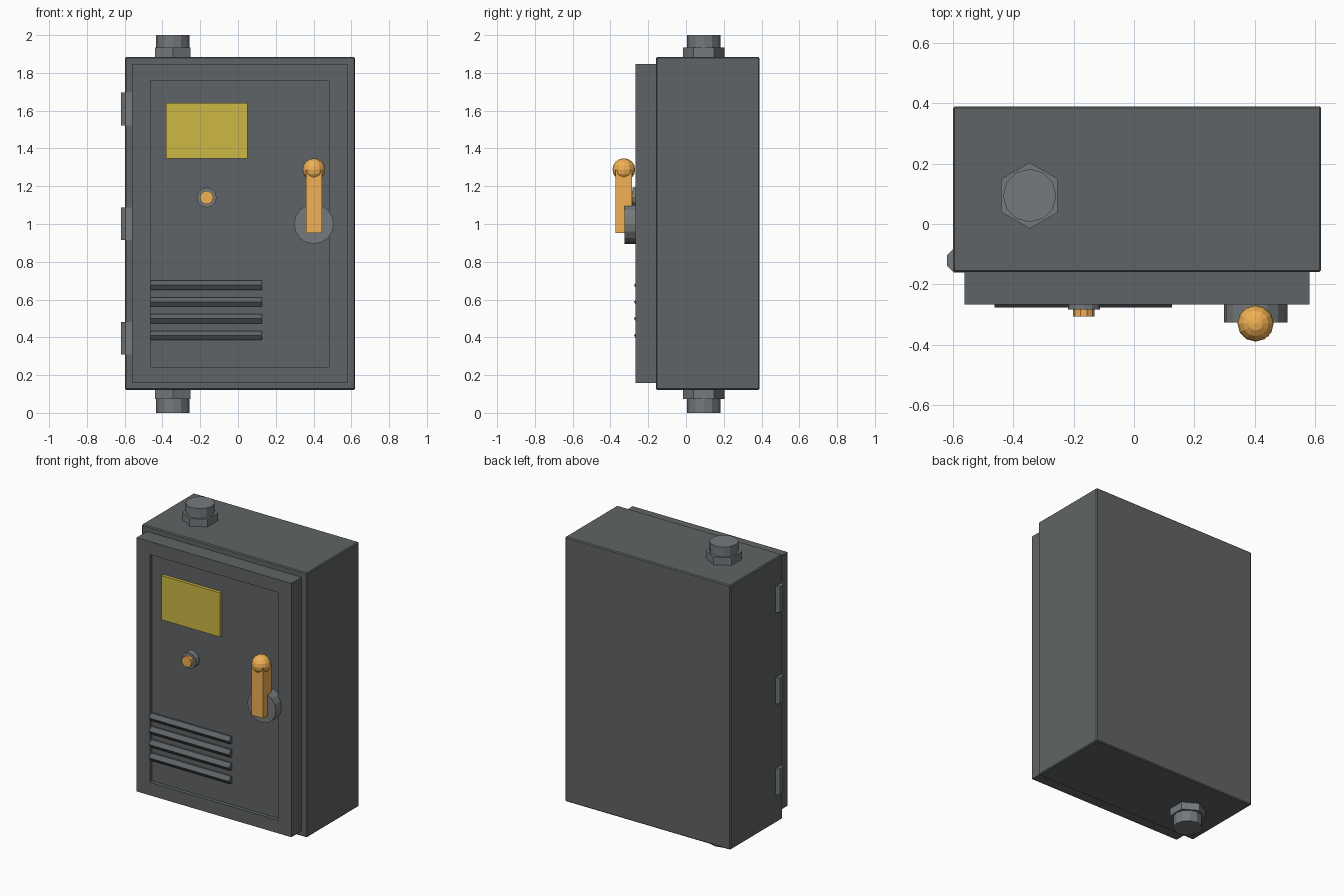
import bpy, bmesh
from math import sin, cos, pi

if "Cube" in bpy.data.objects:
    bpy.data.objects.remove(bpy.data.objects["Cube"])


def material(name, color):
    m = bpy.data.materials.new(name)
    m.diffuse_color = color
    m.use_nodes = True
    m.node_tree.nodes["Principled BSDF"].inputs["Base Color"].default_value = m.diffuse_color
    return m


orange = material("orange", (0.87, 0.44, 0.09, 1))
yellow = material("yellow", (0.61, 0.48, 0.06, 1))
dark = material("dark_steel", (0.118, 0.127, 0.133, 1))
steel = material("fitting_steel", (0.18, 0.193, 0.202, 1))


def finish(name, bm, mat):
    bmesh.ops.recalc_face_normals(bm, faces=bm.faces)
    me = bpy.data.meshes.new(name)
    bm.to_mesh(me)
    bm.free()
    ob = bpy.data.objects.new(name, me)
    bpy.context.collection.objects.link(ob)
    me.materials.append(mat)
    return ob


def extrude_profile(pts, offset):
    bm = bmesh.new()
    face = bm.faces.new([bm.verts.new(p) for p in pts])
    ext = bmesh.ops.extrude_face_region(bm, geom=[face], use_keep_orig=True)
    moved = [g for g in ext["geom"] if isinstance(g, bmesh.types.BMVert)]
    bmesh.ops.translate(bm, verts=moved, vec=offset)
    return bm


def box_bm(x0, x1, y0, y1, z0, z1):
    return extrude_profile([(x0, y0, z0), (x1, y0, z0), (x1, y0, z1), (x0, y0, z1)],
                           (0, y1 - y0, 0))


def prism(name, axis, c, r, lo, hi, sides, start=0.0, mat=steel):
    """Regular prism along y or z; c is the centre in the other two axes."""
    pts = []
    for i in range(sides):
        a = start + 2 * pi * i / sides
        u, v = c[0] + r * cos(a), c[1] + r * sin(a)
        pts.append((u, v, lo) if axis == "z" else (u, lo, v))
    off = (0, 0, hi - lo) if axis == "z" else (0, hi - lo, 0)
    return finish(name, extrude_profile(pts, off), mat)


# Cabinet body with a fine edge bevel
body = finish("cabinet_body", box_bm(-0.599, 0.619, -0.159, 0.389, 0.122, 1.884), dark)
bev = body.modifiers.new("edge", "BEVEL")
bev.width = 0.006
bev.segments = 1

# Door with a shallow recessed panel
FRONT, FLOOR = -0.267, -0.242
bm = box_bm(-0.560, 0.580, FRONT, -0.15, 0.157, 1.847)
bmesh.ops.recalc_face_normals(bm, faces=bm.faces)
face = min(bm.faces, key=lambda f: f.calc_center_median().y)
bmesh.ops.inset_region(bm, faces=[face], thickness=0.09)
for v in face.verts:
    v.co.x = -0.463 if v.co.x < 0 else 0.483
    v.co.z = 0.243 if v.co.z < 1 else 1.760
inner = bmesh.ops.extrude_discrete_faces(bm, faces=[face])["faces"][0]
for v in inner.verts:
    v.co.y = FLOOR
finish("door", bm, dark)

# Warning plate
finish("label_plate", box_bm(-0.381, 0.050, -0.263, FLOOR + 0.005, 1.347, 1.641), yellow)

# Vent louvres
for i in range(4):
    z = 0.70 - i * 0.0885
    pts = [(-0.462, -0.235, z), (-0.462, -0.254, z), (-0.462, -0.276, z - 0.024),
           (-0.462, -0.258, z - 0.049), (-0.462, -0.235, z - 0.049)]
    finish(f"vent_louvre_{i + 1}", extrude_profile(pts, (0.588, 0, 0)), dark)

# Indicator lamp
prism("lamp_ring", "y", (-0.166, 1.14), 0.053, -0.282, FLOOR + 0.005, 12)
prism("lamp_lens", "y", (-0.166, 1.14), 0.036, -0.306, -0.27, 10, 0, orange)

# Door handle
prism("handle_boss", "y", (0.402, 1.0), 0.105, -0.326, -0.25, 16)
finish("handle_arm", box_bm(0.360, 0.446, -0.372, -0.286, 0.952, 1.285), orange)
bm = bmesh.new()
bmesh.ops.create_uvsphere(bm, u_segments=12, v_segments=8, radius=0.06)
bmesh.ops.translate(bm, verts=bm.verts, vec=(0.402, -0.329, 1.288))
finish("handle_knob", bm, orange)

# Hinges
for i, z in enumerate((0.395, 1.001, 1.609)):
    prism(f"hinge_{i + 1}", "z", (-0.579, -0.121), 0.0435, z - 0.087, z + 0.087, 8, pi / 8)

# Conduit glands, top and bottom
C = (-0.345, 0.094)
for name, nut, pipe in (("top", (1.88, 1.935), (1.93, 2.0)),
                        ("bottom", (0.073, 0.128), (0.0, 0.078))):
    prism(f"{name}_conduit_nut", "z", C, 0.109, *nut, 6, pi / 2)
    prism(f"{name}_conduit_pipe", "z", C, 0.088, *pipe, 12)
